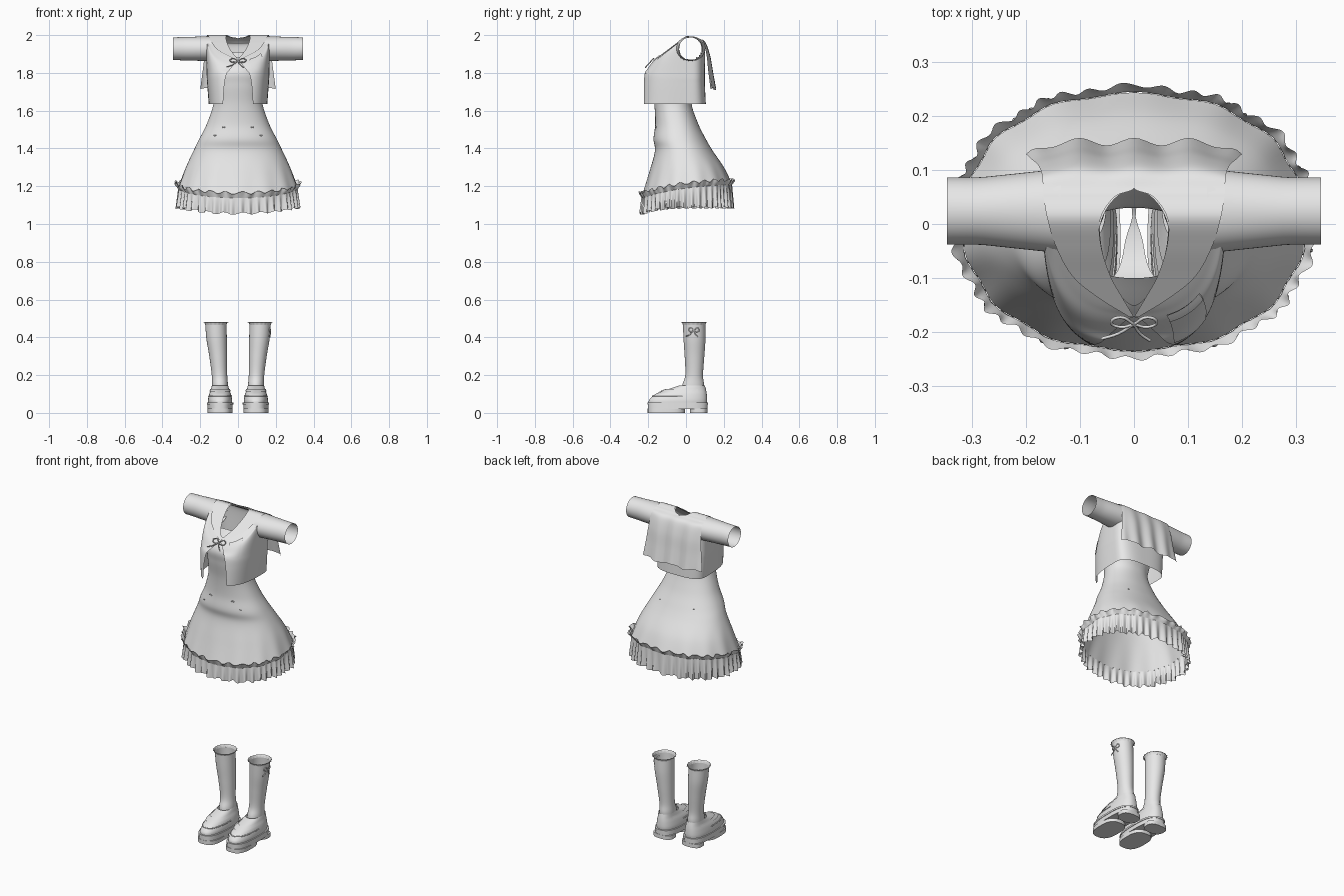
import bpy, bmesh
from math import sin, cos, pi, tau, copysign, hypot

cube = bpy.data.objects.get("Cube")
if cube:
    bpy.data.objects.remove(cube)

cloth = bpy.data.materials.new("light grey cloth")
cloth.diffuse_color = (0.8, 0.8, 0.8, 1)
cloth.use_nodes = True
cloth.node_tree.nodes["Principled BSDF"].inputs["Base Color"].default_value = (0.8, 0.8, 0.8, 1)
made = []


def blend(rows, t):
    """Smooth interpolation through a list of rows, t from 0 to 1."""
    n = len(rows) - 1
    i = min(int(t * n), n - 1)
    f = t * n - i
    quad = zip(rows[max(i - 1, 0)], rows[i], rows[i + 1], rows[min(i + 2, n)])
    return [b + f / 2 * (c - a + f * (2 * a - 5 * b + 4 * c - d + f * (3 * (b - c) + d - a)))
            for a, b, c, d in quad]


def oval(a, rx, yf, yb, yc, e=2.0):
    """Point of a rounded outline; angle 0 is the front."""
    p = lambda q: copysign(abs(q) ** (2 / e), q)
    c = p(cos(a))
    return rx * p(sin(a)), yc - c * (yc - yf) if c > 0 else yc - c * (yb - yc)


def surface(name, f, nu, nv, closed=True, caps=False, mirror=False, drop=None):
    """Grid surface from f(u, v), both 0 to 1."""
    bm = bmesh.new()
    cols = nu if closed else nu + 1
    grid = [[bm.verts.new(f(i / nu, j / nv)) for i in range(cols)] for j in range(nv + 1)]
    for j in range(nv):
        for i in range(nu):
            k = (i + 1) % cols
            bm.faces.new((grid[j][i], grid[j][k], grid[j + 1][k], grid[j + 1][i]))
    if caps:
        bm.faces.new(grid[0])
        bm.faces.new(grid[-1])
    if drop:
        gone = [q for q in bm.faces if drop(q.calc_center_median())]
        bmesh.ops.delete(bm, geom=gone, context='FACES')
    bmesh.ops.remove_doubles(bm, verts=bm.verts, dist=0.0002)
    bmesh.ops.recalc_face_normals(bm, faces=bm.faces)
    mesh = bpy.data.meshes.new(name)
    bm.to_mesh(mesh)
    bm.free()
    mesh.materials.append(cloth)
    ob = bpy.data.objects.new(name, mesh)
    bpy.context.collection.objects.link(ob)
    if mirror:
        ob.modifiers.new("mirror", 'MIRROR')
    made.append(ob)
    return ob


def cord(name, strokes, radius, mirror=False):
    cu = bpy.data.curves.new(name, 'CURVE')
    cu.dimensions = '3D'
    cu.bevel_depth, cu.bevel_resolution, cu.resolution_u = radius, 1, 4
    for pts in strokes:
        s = cu.splines.new('BEZIER')
        s.bezier_points.add(len(pts) - 1)
        for b, p in zip(s.bezier_points, pts):
            b.co = p
            b.handle_left_type = b.handle_right_type = 'AUTO'
    cu.materials.append(cloth)
    ob = bpy.data.objects.new(name, cu)
    bpy.context.collection.objects.link(ob)
    if mirror:
        ob.modifiers.new("mirror", 'MIRROR')


# Dress: flared skirt running up into a strapless bodice (rx, front, back, z front, z back)
DRESS = [(.315, -.232, .24, 1.145, 1.215), (.28, -.195, .20, 1.27, 1.30),
         (.235, -.165, .14, 1.385, 1.39), (.205, -.172, .105, 1.45, 1.45),
         (.165, -.163, .065, 1.53, 1.53), (.13, -.168, .03, 1.635, 1.635),
         (.13, -.185, .05, 1.74, 1.70), (.135, -.185, .08, 1.82, 1.76),
         (.12, -.1, .08, 1.91, 1.82)]


def dress(u, v):
    a = u * tau
    rx, yf, yb, zf, zb = blend(DRESS, v)
    x, y = oval(a, rx, yf, yb, (yf + yb) / 2, 2.2)
    k = 1 + .012 * cos(a * 14) * max(0, 1 - v * 5)
    return x * k, y * k, zb + (zf - zb) * ((1 + cos(a)) / 2) ** 2


surface("dress", dress, 128, 56)


# Gathered hem ruffle and its short upright heading
def ruffle(u, v):
    x, y, z = dress(u, 0)
    a = u * tau
    low = 1.087 - .032 * max(0, cos(a)) ** 2
    k = 1 + .02 * v + (.004 + .032 * v) * sin(a * 46 + sin(a * 5))
    return x * k, y * k, z + (low - z) * v + .006 * v * sin(a * 23)


def heading(u, v):
    x, y, z = dress(u, 0)
    a = u * tau
    k = 1.004 + .055 * v + .018 * v * sin(a * 40 + sin(a * 7))
    return x * k, y * k, z - .008 + .028 * v + .007 * v * sin(a * 27)


surface("hem_ruffle", ruffle, 460, 6)
surface("ruffle_heading", heading, 400, 3)

# Under-skirt strip (half width, y, z)
STRIP = [(.13, -.15, 1.47), (.04, -.10, 1.37), (.016, -.03, 1.335), (.01, .04, 1.35), (.12, .09, 1.45)]


def strip(u, v):
    w, y, z = blend(STRIP, v)
    return w * (2 * u - 1), y, z


surface("underwear", strip, 8, 20, closed=False)


# Open-front jacket
def slope(y):
    return 1.995 + .75 * y if y < 0 else 1.995 - 4 * y * y


# (rx, front, back, middle, squareness, z, share of shoulder slope)
JACKET = [(.155, -.235, .105, .02, 3, 1.635, 0), (.163, -.23, .10, .02, 3, 1.74, 0),
          (.166, -.22, .10, .02, 3, 1.80, 0), (.167, -.195, .10, .02, 2.8, -.02, 1),
          (.148, -.165, .085, .02, 2.5, -.006, 1), (.063, -.15, .065, -.01, 1.7, 0, 1)]


def jacket(a, v):
    rx, yf, yb, yc, e, z, k = blend(JACKET, v)
    x, y = oval(a, rx, yf, yb, yc, e)
    return x, y, z + k * slope(y)


def jacket_open(u, v):
    gap = .38 * max(0, 1 - v / .75) ** .8
    return jacket(gap + u * (tau - 2 * gap), v)


def in_armhole(c):
    return abs(c.x) > .1 and hypot(c.y - .022, c.z - 1.928) < .06


surface("jacket", jacket_open, 128, 60, closed=False, drop=in_armhole)


def sleeve(u, v):
    a = u * tau
    r = .078 - .016 * min(1, v * 1.4)
    return .135 + .21 * v, .024 + r * cos(a), 1.928 + (.066 - .006 * v) * sin(a)


surface("sleeves", sleeve, 48, 12, mirror=True)


# Chest pocket with a folded top band
def pocket(v0, v1, lift):
    def f(u, v):
        x, y, z = jacket(.3 + .5 * u, v0 + (v1 - v0) * v)
        return x, y - lift, z + lift
    return f


surface("pocket", pocket(.36, .76, .004), 10, 10, closed=False)
surface("pocket_band", pocket(.69, .77, .007), 10, 3, closed=False)

# Wide square-backed collar (inner x, outer x, y, z)
LAPEL = [(.0, .008, -.172), (.022, .068, -.135), (.044, .115, -.095), (.061, .145, -.04),
         (.062, .16, .01), (.036, .167, .05), (0, .168, .066)]
COLLAR = [(a, b, y, slope(y) + .005) for a, b, y in LAPEL]
COLLAR += [(0, .17, .10, 1.962), (0, .177, .124, 1.89), (0, .188, .138, 1.80), (0, .2, .152, 1.715)]


def collar(u, v):
    xi, xo, y, z = blend(COLLAR, v)
    x = max(xi, 0) + (xo - max(xi, 0)) * u
    fall = max(0, v - .6) / .4
    wave = .007 * cos(x * 62) - .03 * u ** 8
    return x, y + fall * wave, z + .006 * fall * cos(x * 40)


surface("sailor_collar", collar, 20, 60, closed=False, mirror=True)


# Small bows (flat local shape placed by a function)
def bow(name, place, radius):
    loops = [[(0, 0), (s * .025, .014), (s * .042, .004), (s * .025, -.006), (0, 0)] for s in (-1, 1)]
    tails = [[(0, 0), (-.03, -.02), (-.06, -.03)], [(0, 0), (.012, -.02), (.03, -.034)]]
    cord(name, [[place(*p) for p in line] for line in loops + tails], radius)


bow("chest_bow", lambda h, k: (h, -.185 + k * .9, 1.862 + k), .003)
bow("sock_bow", lambda h, k: (.172 - abs(h) * .12, .042 + h * .7, .435 + k), .003)
cord("skirt_studs", [[(.066, -.16, 1.51), (.075, -.159, 1.514), (.084, -.156, 1.51)]], .003, mirror=True)

# Socks (z, middle x, middle y, rx, ry)
SOCK = [(.06, .095, .03, .04, .05), (.14, .095, .037, .042, .058), (.2, .098, .043, .041, .047),
        (.3, .105, .045, .047, .052), (.39, .113, .045, .054, .058), (.465, .117, .043, .056, .059)]


def sock(u, v):
    z, cx, cy, rx, ry = blend(SOCK, v)
    return cx + rx * sin(u * tau), cy - ry * cos(u * tau), z


def cuff(u, v):
    x, y, z = sock(u, 1)
    k = 1 + .17 * v + .04 * v * sin(u * tau * 18)
    return .117 + (x - .117) * k, .043 + (y - .043) * k, z + .016 * sin(v * 2.2)


surface("socks", sock, 40, 30, mirror=True)
surface("sock_frills", cuff, 108, 4, mirror=True)


# Loafers: stacked outlines (rx, front, back, z)
def stack(rows, e):
    def f(u, v):
        rx, yf, yb, z = blend(rows, v)
        x, y = oval(u * tau, rx, yf, yb, yf * .45 + yb * .55, e)
        return .095 + x, y, z
    return f


UPPER = [(.064, -.198, .11, .05), (.064, -.194, .112, .07), (.058, -.165, .11, .098),
         (.049, -.105, .106, .122), (.043, -.035, .1, .145)]
surface("shoe_uppers", stack(UPPER, 2.4), 56, 24, mirror=True)


def slab(name, rx, yf, yb, z0, z1):
    surface(name, stack([(rx, yf, yb, z0), (rx, yf, yb, z1)], 2.7), 48, 1, caps=True, mirror=True)


slab("shoe_soles", .067, -.202, .114, .02, .046)
slab("shoe_welts", .07, -.205, .117, .044, .054)
slab("shoe_foreparts", .066, -.203, -.005, 0, .024)
slab("shoe_heels", .062, .02, .114, 0, .024)


# Strap across the instep and raised toe seam
def strap(u, v):
    x, y, z = stack(UPPER, 2.4)((1 - .34 + .68 * u) % 1, .6 + .16 * v)
    return x + (x - .095) * .06, y - .003, z + .004


surface("shoe_straps", strap, 24, 4, closed=False, mirror=True)
cord("toe_seams", [[stack(UPPER, 2.4)((i / 16 - .25) % 1, .42) for i in range(9)]], .003, mirror=True)

# Smooth shading with crisp edges
bpy.ops.object.select_all(action='DESELECT')
for ob in made:
    ob.select_set(True)
bpy.context.view_layer.objects.active = made[0]
bpy.ops.object.shade_smooth_by_angle(angle=pi / 4)
